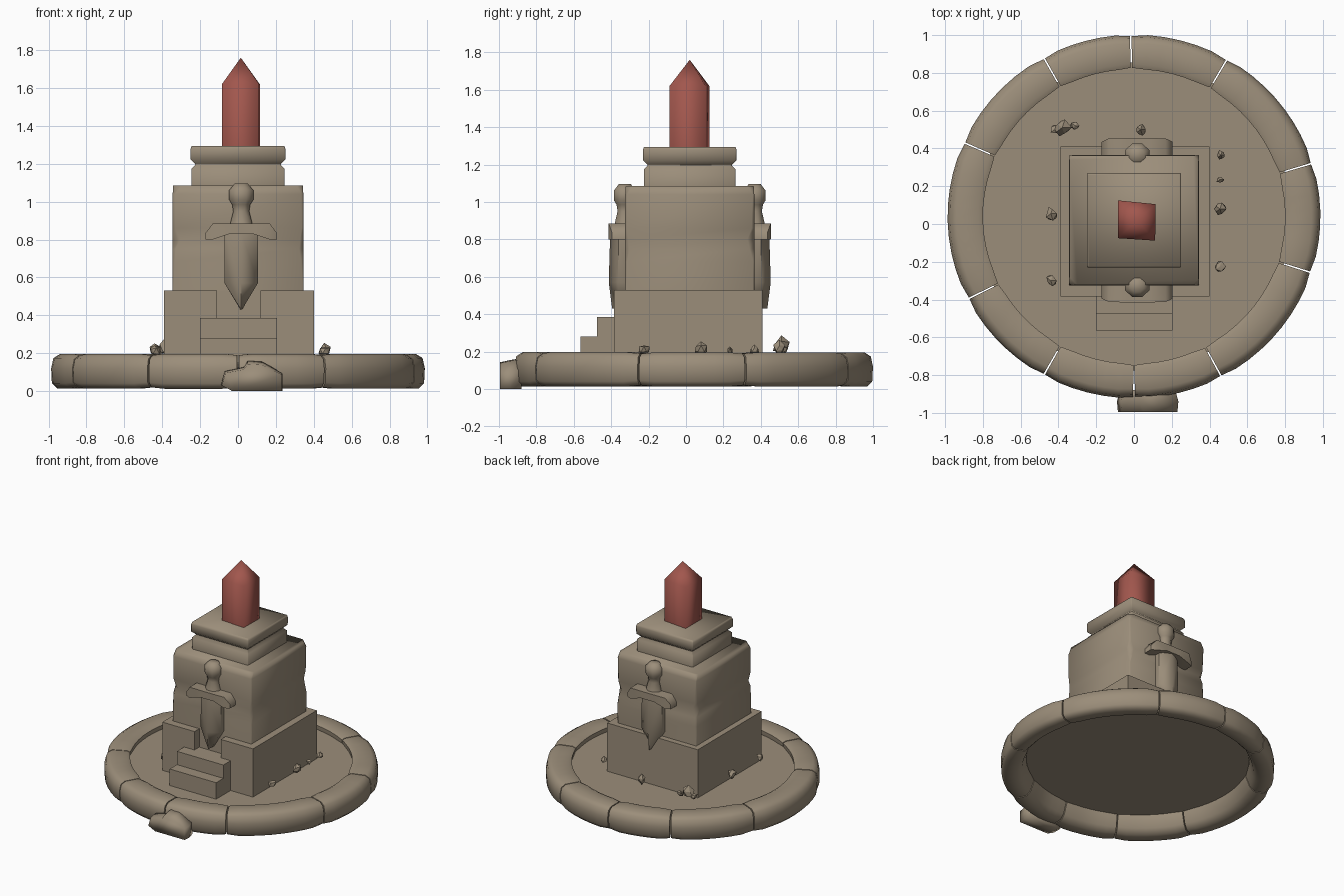
import bpy, bmesh, math, random
from mathutils import Vector

random.seed(4)
if "Cube" in bpy.data.objects:
    bpy.data.objects.remove(bpy.data.objects["Cube"])


def material(name, rgb):
    m = bpy.data.materials.new(name)
    m.use_nodes = True
    col = (*rgb, 1)
    m.diffuse_color = col
    m.node_tree.nodes["Principled BSDF"].inputs["Base Color"].default_value = col
    return m


STONE = material("brown_stone", (0.33, 0.27, 0.195))
CRYSTAL = material("red_crystal", (0.36, 0.095, 0.075))
CY = 0.02     # centre line of the pillar in y
FLOOR = 0.15  # height of the paved floor


def finish(name, bm, mat=STONE, angle=95):
    bmesh.ops.recalc_face_normals(bm, faces=bm.faces)
    mesh = bpy.data.meshes.new(name)
    bm.to_mesh(mesh)
    bm.free()
    mesh.materials.append(mat)
    ob = bpy.data.objects.new(name, mesh)
    bpy.context.collection.objects.link(ob)
    bpy.ops.object.select_all(action="DESELECT")
    ob.select_set(True)
    bpy.context.view_layer.objects.active = ob
    bpy.ops.object.shade_smooth_by_angle(angle=math.radians(angle))


def loft(bm, sections, start=True, end=True):
    """Skin closed cross-sections and cap the chosen ends."""
    rows = [[bm.verts.new(p) for p in s] for s in sections]
    n = len(rows[0])
    for a, b in zip(rows, rows[1:]):
        for i in range(n):
            j = (i + 1) % n
            bm.faces.new((a[i], a[j], b[j], b[i]))
    if start:
        bm.faces.new(rows[0])
    if end:
        bm.faces.new(rows[-1])


def step(name, x0, x1, y0, y1, z1):
    """Box standing on the floor, open underneath."""
    bm = bmesh.new()
    loft(bm, [[(x0, y0, z), (x1, y0, z), (x1, y1, z), (x0, y1, z)] for z in (FLOOR, z1)], start=False)
    finish(name, bm, angle=80)


def chipped_square(half, z, chip):
    """Square outline whose corners are cut by uneven amounts."""
    pts = []
    for sx, sy in ((1, 1), (-1, 1), (-1, -1), (1, -1)):
        c = random.uniform(0.3, 1) * chip
        a, b = (sx * half, sy * (half - c)), (sx * (half - c), sy * half)
        pair = (a, b) if sx * sy > 0 else (b, a)
        pts += [(p[0], p[1] + CY, z) for p in pair]
    return pts


# Thin floor disc inside the stone ring
bm = bmesh.new()
loft(bm, [[(0.835 * math.cos(t * math.tau / 48), 0.04 + 0.815 * math.sin(t * math.tau / 48), z)
           for t in range(48)] for z in (FLOOR - 0.008, FLOOR)])
finish("floor", bm, angle=40)

# Kerb ring of separate curved stones
profile = [(0.805, 0.13), (0.80, 0.185), (0.825, 0.197), (0.94, 0.197), (0.975, 0.175),
           (0.987, 0.12), (0.983, 0.04), (0.955, 0.012), (0.87, 0.014), (0.835, 0.05)]
joints = [17, 60, 91, 119, 156, 207, 241, 270, 298, 342, 377]
bm = bmesh.new()
for a0, a1 in zip(joints, joints[1:]):
    sections = []
    grow = random.uniform(0.985, 1.0)
    steps = max(5, round((a1 - a0) / 5))
    for i in range(steps + 1):
        f = i / steps
        t = math.radians(a0 + 0.25 + (a1 - a0 - 0.5) * f)
        shrink = 0.92 if i in (0, steps) else 1
        row = []
        for r, z in profile:
            r = 0.89 + (r - 0.89) * shrink
            z = 0.105 + (z - 0.105) * shrink * grow
            row.append((r * math.cos(t), 0.04 + 0.975 * r * math.sin(t), z))
        sections.append(row)
    loft(bm, sections)
finish("kerb_stones", bm, angle=60)

# Broken chunk fallen from the front of the kerb
outline = [(-0.09, 0.03), (-0.07, 0.1), (0.03, 0.12), (0.05, 0.15),
           (0.13, 0.145), (0.235, 0.09), (0.235, 0), (-0.03, 0)]
bm = bmesh.new()
loft(bm, [[(0.07 + (x - 0.07) * s, y, z * h) for x, z in outline]
          for y, s, h in ((-0.88, 0.9, 1.1), (-0.94, 1, 1.03), (-0.995, 0.97, 0.95))])
finish("fallen_chunk", bm)


# Pedestal base, with a notch in its front for the sword tip
def base_outline(notch_y, z):
    half = [(0.4, 0.41), (0.4, -0.385), (0.12, -0.385), (0.12, notch_y)]
    mirrored = [(0.01 - x, y) for x, y in reversed(half)]
    return [(x, y, z) for x, y in half + mirrored]


bm = bmesh.new()
loft(bm, [base_outline(y, z) for y, z in
          ((-0.385, FLOOR), (-0.385, 0.385), (-0.325, 0.385), (-0.325, 0.53))], start=False)
bmesh.ops.remove_doubles(bm, verts=bm.verts, dist=0.001)
finish("pedestal_base", bm, angle=80)

# Steps
step("lower_step", -0.2, 0.205, -0.565, -0.475, 0.28)
step("upper_step", -0.2, 0.205, -0.475, -0.385, 0.385)

# Main block with worn corners
bm = bmesh.new()
loft(bm, [chipped_square(0.345, z, c) for z, c in
          ((0.53, 0.012), (0.68, 0.012), (0.75, 0.03), (0.8, 0.045), (0.86, 0.02), (1.04, 0.012))]
     + [chipped_square(0.342, 1.085, 0.045)], start=False)
finish("main_block", bm)

# Neck, groove and cap
bm = bmesh.new()
loft(bm, [chipped_square(h, z, 0.008) for h, z in
          ((0.245, 1.085), (0.245, 1.175), (0.225, 1.195), (0.227, 1.2),
           (0.25, 1.222), (0.25, 1.28), (0.245, 1.295))], start=False)
finish("neck_and_cap", bm)

# Pointed crystal on top
bm = bmesh.new()
corners = [(-0.085, 0.125), (0.115, 0.105), (0.112, -0.088), (-0.085, -0.075)]
rows = [[bm.verts.new((x, y, z)) for x, y in corners] for z in (1.29, 1.62)]
tip = bm.verts.new((0.015, CY, 1.76))
for i in range(4):
    j = (i + 1) % 4
    bm.faces.new((rows[0][i], rows[0][j], rows[1][j], rows[1][i]))
    bm.faces.new((rows[1][i], rows[1][j], tip))
finish("crystal", bm, CRYSTAL, angle=120)


# Carved swords on the front and the back
def sword(name, side):
    face = 0.335
    cx = 0.017

    def place(x, d, z):
        return (cx + x, CY + side * (face + d), z)

    bm = bmesh.new()
    # blade with a central ridge
    loft(bm, [[place(-w, 0, z), place(-w, d * 0.5, z), place(0, d, z), place(w, d * 0.5, z), place(w, 0, z)]
              for z, w, d in ((0.84, 0.088, 0.09), (0.57, 0.088, 0.098), (0.43, 0.004, 0.08))])
    # cross guard with drooping ends
    loft(bm, [[place(x, 0, z0), place(x, d, z0), place(x, d, z1), place(x, 0, z1)]
              for x, z0, z1, d in ((-0.188, 0.8, 0.835, 0.08), (-0.15, 0.8, 0.885, 0.098),
                                   (-0.06, 0.83, 0.885, 0.1), (0.06, 0.83, 0.885, 0.1),
                                   (0.15, 0.8, 0.885, 0.098), (0.188, 0.8, 0.835, 0.08))])
    # grip swelling into the pommel
    rows = []
    for z, w in ((0.87, 0.062), (0.95, 0.042), (0.985, 0.048), (1.01, 0.064), (1.06, 0.064), (1.095, 0.035)):
        ring = [(k + 0.5) * math.pi / 4 for k in range(8)]
        rows.append([place(1.08 * w * math.cos(t), 0.012 + w * math.sin(t), z) for t in ring])
    loft(bm, rows)
    finish(name, bm, angle=60)


sword("front_sword", -1)
sword("back_sword", 1)

# Loose pebbles on the floor
pebbles = [(-0.38, 0.51, 0.05), (-0.42, 0.5, 0.025), (-0.31, 0.52, 0.028), (0.035, 0.5, 0.038),
           (0.46, 0.365, 0.026), (0.455, 0.235, 0.022), (0.455, 0.08, 0.034), (0.455, -0.225, 0.03),
           (-0.44, 0.055, 0.036), (-0.44, -0.3, 0.03)]
bm = bmesh.new()
for x, y, r in pebbles:
    made = bmesh.ops.create_icosphere(bm, subdivisions=1, radius=r)["verts"]
    for v in made:
        v.co = v.co * random.uniform(0.65, 1.2) + Vector((x, y, 0.188 + 0.8 * r))
finish("pebbles", bm, angle=20)
